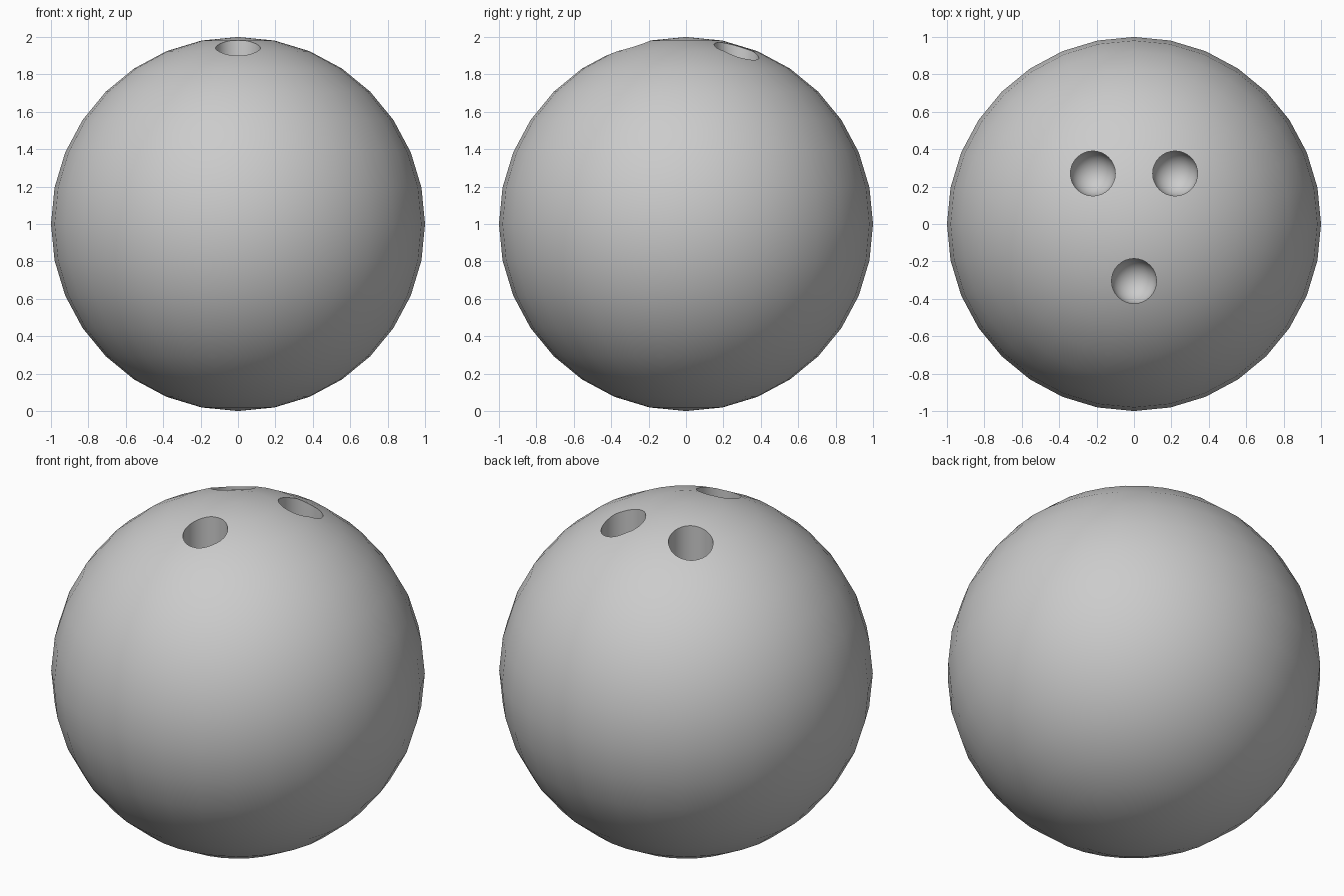
import bpy, bmesh
from mathutils import Vector

if "Cube" in bpy.data.objects:
    bpy.data.objects.remove(bpy.data.objects["Cube"])

CENTRE = Vector((0, 0, 1))
HOLES = [(-0.22, 0.27), (0.22, 0.27), (0, -0.305)]
R, Z_ROUND = 0.12, 1.57   # hole radius, height where the rounded floor begins


def sphere(name, segments, rings, radius, loc):
    bm = bmesh.new()
    bmesh.ops.create_uvsphere(bm, u_segments=segments, v_segments=rings, radius=radius)
    mesh = bpy.data.meshes.new(name)
    for v in bm.verts:
        v.co += Vector(loc)
    bm.to_mesh(mesh)
    bm.free()
    obj = bpy.data.objects.new(name, mesh)
    bpy.context.collection.objects.link(obj)
    return obj


# Ball body
ball = sphere("ball", 32, 16, 1.0, CENTRE)

# Vertical finger and thumb holes: capsules with a rounded floor
cutters = []
for x, y in HOLES:
    cutter = sphere("hole_cutter", 32, 16, R, (x, y, Z_ROUND))
    for v in cutter.data.vertices:
        if v.co.z > Z_ROUND - 1e-4:
            v.co.z += 0.6
    # keep the waist so that the floor stays a true hemisphere
    bm = bmesh.new()
    bm.from_mesh(cutter.data)
    waist = [e for e in bm.edges if e.is_valid and
             max(v.co.z for v in e.verts) > Z_ROUND + 0.5 and
             min(v.co.z for v in e.verts) < Z_ROUND]
    cut = bmesh.ops.bisect_plane(bm, geom=bm.verts[:] + bm.edges[:] + bm.faces[:],
                                 plane_co=(x, y, Z_ROUND), plane_no=(0, 0, 1))
    for g in cut["geom_cut"]:
        if isinstance(g, bmesh.types.BMVert):
            d = Vector((g.co.x - x, g.co.y - y, 0)).normalized() * R
            g.co.x, g.co.y = x + d.x, y + d.y
    bm.to_mesh(cutter.data)
    bm.free()
    cutter.hide_render = True
    mod = ball.modifiers.new("hole", 'BOOLEAN')
    mod.operation, mod.solver, mod.object = 'DIFFERENCE', 'EXACT', cutter
    cutters.append(cutter)

# Bake the holes into the ball
deps = bpy.context.evaluated_depsgraph_get()
mesh = bpy.data.meshes.new_from_object(ball.evaluated_get(deps))
ball.modifiers.clear()
ball.data = mesh
for c in cutters:
    bpy.data.objects.remove(c)

# Smooth shading: radial on the ball, capsule-shaped inside the holes
normals = [None] * len(mesh.loops)
for p in mesh.polygons:
    p.use_smooth = True
    outside = (p.center - CENTRE).normalized().dot(p.normal) > 0.95 and \
        all((mesh.vertices[i].co - CENTRE).length > 0.97 for i in p.vertices)
    hx, hy = min(HOLES, key=lambda h: (p.center.x - h[0])**2 + (p.center.y - h[1])**2)
    for li in p.loop_indices:
        co = mesh.vertices[mesh.loops[li].vertex_index].co
        n = co - CENTRE if outside else Vector((hx, hy, max(co.z, Z_ROUND))) - co
        if not outside and co.z > Z_ROUND:
            n.z = 0
        elif not outside:
            n.z = Z_ROUND - co.z
        normals[li] = n.normalized()
mesh.normals_split_custom_set(normals)
